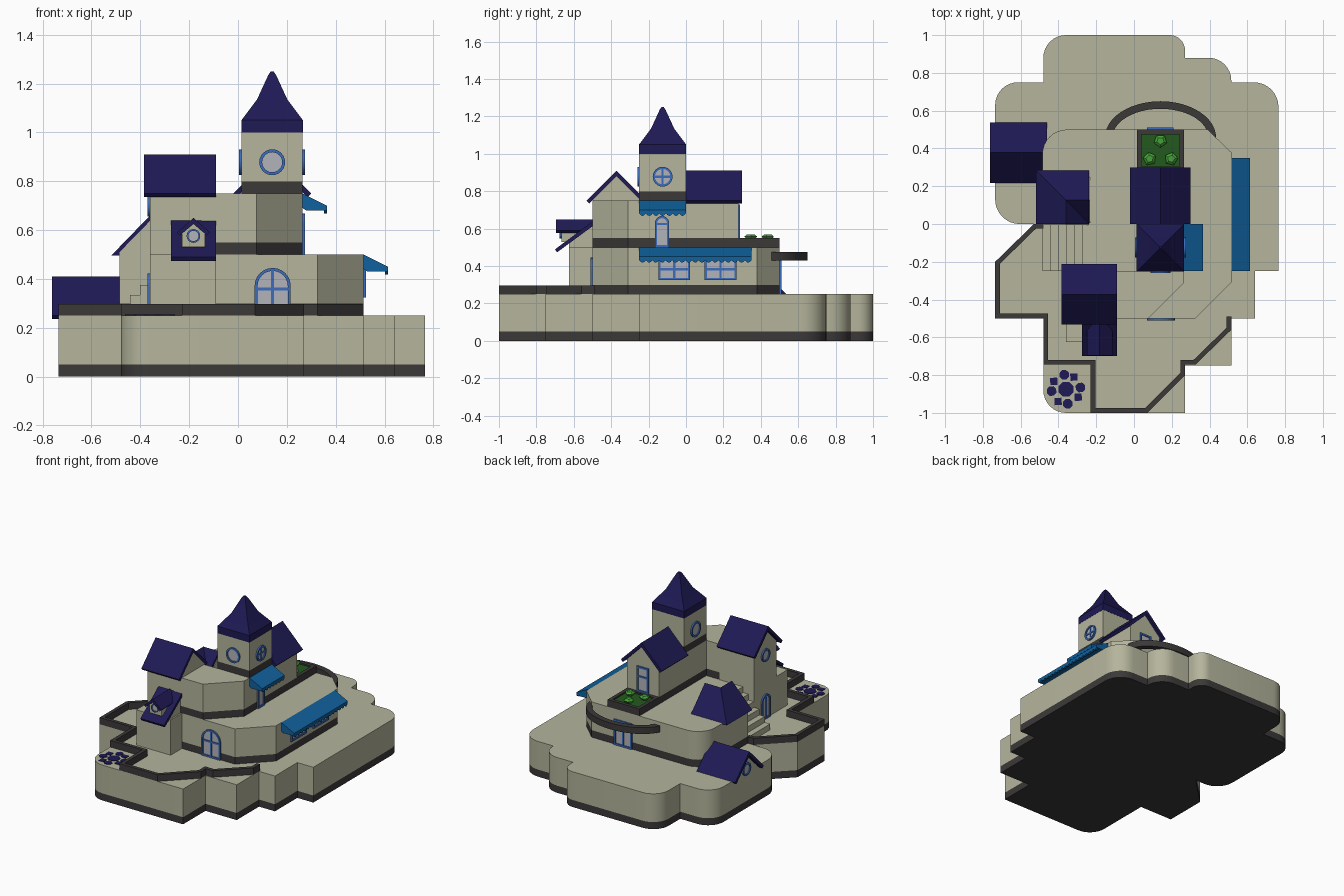
import bpy, bmesh
from math import sin, cos, pi, radians, sqrt
from mathutils import Vector

if "Cube" in bpy.data.objects:
    bpy.data.objects.remove(bpy.data.objects["Cube"])


def mat(name, r, g, b):
    m = bpy.data.materials.new(name)
    m.diffuse_color = (r, g, b, 1)
    m.use_nodes = True
    m.node_tree.nodes["Principled BSDF"].inputs["Base Color"].default_value = m.diffuse_color
    return m


WALL = mat("stone", .46, .46, .335)
DARK = mat("dark_trim", .045, .04, .04)
ROOF = mat("roof_tile", .013, .010, .09)
BLUE = mat("awning_blue", .005, .12, .34)
FRAME = mat("frame_blue", .045, .15, .50)
GLASS = mat("glass", .45, .45, .50)
SOIL = mat("hedge", .017, .10, .013)
LEAF = mat("leaf", .06, .36, .04)


def finish(name, bm, m):
    bmesh.ops.recalc_face_normals(bm, faces=bm.faces)
    me = bpy.data.meshes.new(name)
    bm.to_mesh(me)
    bm.free()
    me.materials.append(m)
    ob = bpy.data.objects.new(name, me)
    bpy.context.collection.objects.link(ob)
    return ob


AX = {'x': lambda u, v, w: (w, u, v), 'y': lambda u, v, w: (u, w, v), 'z': lambda u, v, w: (u, v, w)}


def add_prism(bm, pts, a, b, f):
    lo = [bm.verts.new(f(u, v, a)) for u, v in pts]
    hi = [bm.verts.new(f(u, v, b)) for u, v in pts]
    bm.faces.new(lo)
    bm.faces.new(hi)
    for i in range(len(pts)):
        j = (i + 1) % len(pts)
        bm.faces.new((lo[i], lo[j], hi[j], hi[i]))


def prism(name, pts, a, b, m, axis='z'):
    bm = bmesh.new()
    add_prism(bm, pts, a, b, AX[axis])
    return finish(name, bm, m)


def rect(x0, x1, y0, y1):
    return [(x0, y0), (x1, y0), (x1, y1), (x0, y1)]


def rounded(pts, n=8):
    """Outline whose points may carry a corner radius."""
    out = []
    for i, p in enumerate(pts):
        c = Vector(p[:2])
        if len(p) == 2:
            out.append(tuple(c))
            continue
        a = (Vector(pts[i - 1][:2]) - c).normalized()
        b = (Vector(pts[(i + 1) % len(pts)][:2]) - c).normalized()
        o = c + (a + b) * p[2]
        for k in range(n + 1):
            t = pi / 2 * k / n
            out.append(tuple(o - (b * cos(t) + a * sin(t)) * p[2]))
    return out


def loft(name, rings, cx, cy, n, m, rot=0.0):
    bm = bmesh.new()
    rs = [[bm.verts.new((cx + r * cos(rot + 2 * pi * k / n), cy + r * sin(rot + 2 * pi * k / n), z))
           for k in range(n)] for r, z in rings]
    bm.faces.new(rs[0])
    bm.faces.new(rs[-1])
    for p, q in zip(rs, rs[1:]):
        for k in range(n):
            bm.faces.new((p[k], p[(k + 1) % n], q[(k + 1) % n], q[k]))
    return finish(name, bm, m)


def banded(name, pts, z0, z1):
    prism(name + "_band", pts, z0, z0 + .05, DARK)
    prism(name + "_wall", pts, z0 + .05, z1, WALL)


def gable(name, c, zr, axis, roof, walls, z0):
    """Gabled block: 45 degree chevron roof over a pentagon wall block."""
    h, e, hw = .16, .145, .125
    prism(name + "_roof", [(c - h, zr - h), (c, zr), (c + h, zr - h), (c + e, zr - e - .03),
                           (c, zr - .03), (c - e, zr - e - .03)], *roof, ROOF, axis)
    prism(name + "_walls", [(c - hw, z0), (c + hw, z0), (c + hw, zr - .03 - hw), (c, zr - .03),
                            (c - hw, zr - .03 - hw)], *walls, WALL, axis)


def window(name, pos, side, kind, w, h, bars=(), t=.012):
    """Framed opening; pos is bottom centre, bars are ('v'|'h', fraction)."""
    px, py, pz = pos
    f = {'-y': lambda u, v, d: (px + u, py - d, pz + v), '+y': lambda u, v, d: (px - u, py + d, pz + v),
         '+x': lambda u, v, d: (px + d, py + u, pz + v), '-x': lambda u, v, d: (px - d, py - u, pz + v)}[side]

    def outline(o):
        r = w / 2 - o
        if kind == 'round':
            return [(r * cos(2 * pi * k / 24), h / 2 + r * sin(2 * pi * k / 24)) for k in range(24)]
        if kind == 'arch':
            return [(-r, o), (r, o)] + [(r * cos(pi * k / 12), h - w / 2 + r * sin(pi * k / 12)) for k in range(13)]
        return rect(-r, r, o, h - o)

    bm = bmesh.new()
    O, I = outline(0), outline(t)
    for i in range(len(O)):
        j = (i + 1) % len(O)
        add_prism(bm, [O[i], O[j], I[j], I[i]], -.005, .01, f)
    for d, s in bars:
        if d == 'v':
            add_prism(bm, rect(w * (s - .5) - t / 2, w * (s - .5) + t / 2, t / 2, h - t / 2), -.005, .008, f)
        else:
            add_prism(bm, rect(-w / 2 + t / 2, w / 2 - t / 2, h * s - t / 2, h * s + t / 2), -.005, .008, f)
    finish(name + "_frame", bm, FRAME)
    bm = bmesh.new()
    add_prism(bm, outline(t / 2), -.005, .003, f)
    finish(name + "_glass", bm, GLASS)


def awning(name, x, z, y0, y1):
    prism(name, [(x, z), (x + .1, z - .05), (x + .1, z - .07), (x + .015, z - .07), (x, z - .06)], y0, y1, BLUE, 'y')
    n = round((y1 - y0) / .035)
    s = (y1 - y0) / n
    low = [(y0 + s * k / 4, z - .068 - .014 * abs(sin(pi * k / 4))) for k in range(4 * n + 1)]
    prism(name + "_scallops", low + [(y1, z - .055), (y0, z - .055)], x + .088, x + .1, BLUE, 'x')


# Ground plinth
base = rounded([(-.48, -1, .12), (.27, -1), (.27, -.75), (.515, -.75), (.515, -.5), (.64, -.5), (.64, -.25),
                (.765, -.25), (.765, .75, .13), (.515, .75), (.515, .88, .12), (.27, .88), (.27, 1, .08),
                (-.48, 1, .12), (-.48, .75), (-.735, .75, .12), (-.735, 0, .13), (-.53, 0), (-.735, -.2),
                (-.735, -.5), (-.48, -.5)])
banded("plinth", base, 0, .25)

# Parapet around the front terrace
P = [Vector(p) for p in [(-.48, 0), (-.53, 0), (-.735, -.2), (-.735, -.5), (-.48, -.5), (-.48, -.745), (-.23, -.745),
                         (-.23, -1), (.07, -1), (.27, -.8), (.27, -.745), (.325, -.745), (.515, -.56), (.515, -.49)]]
N = [Vector((a.y - b.y, b.x - a.x)).normalized() for a, b in zip(P, P[1:])]
inner = []
for i, p in enumerate(P):
    n1, n2 = N[max(i - 1, 0)], N[min(i, len(N) - 1)]
    inner.append(p + (n1 + n2) * .025 / (1 + n1.dot(n2)))
prism("parapet", [tuple(p) for p in P + inner[::-1]], .25, .297, DARK)

# Middle storey with the stair notch, and the stairs
banded("middle_storey", rounded([(-.2, -.5), (.325, -.5), (.515, -.31), (.515, .38), (.39, .5), (-.485, .5, .13),
                                 (-.485, 0), (-.24, 0), (-.24, -.25), (-.2, -.25)]), .25, .5)
steps = [(-.235, .25), (-.485, .25)]
for k in range(6):
    steps += [(-.485 + .042 * k, .25 + .0417 * k), (-.485 + .042 * k, .25 + .0417 * (k + 1))]
prism("stairs", steps[:1] + steps[2:] + [(-.235, .5)], -.25, 0, WALL, 'y')

# Upper storey, tower and rear gable house
banded("upper_storey", [(-.15, -.5), (.075, -.5), (.265, -.31), (.265, -.25), (-.15, -.25)], .5, .75)
tower = rect(.015, .265, -.25, 0)
banded("tower_foot", tower, .5, .75)
banded("tower", tower, .75, 1)
q = sqrt(2)
loft("tower_roof", [(.126 * q, 1), (.126 * q, 1.05), (.062 * q, 1.135), (.016 * q, 1.235), (.006 * q, 1.25)],
     .14, -.125, 4, ROOF, pi / 4)
gable("rear_house", .14, .91, 'y', (0, .3), (-.01, .28), .55)
prism("rear_house_band", rect(.015, .265, 0, .28), .5, .55, DARK)

# Front house with lower bay, lean-to roof and dormer
gable("front_house", -.372, .91, 'x', (-.385, -.09), (-.36, -.09), .25)
prism("front_bay", rect(-.36, -.09, -.625, -.45), .25, .5, WALL)
prism("lean_to_wall", [(-.625, .5), (-.49, .5), (-.49, .625), (-.625, .53)], -.262, -.1, WALL, 'x')
prism("lean_to_roof", [(-.7, .49), (-.497, .64), (-.497, .615), (-.69, .473)], -.275, -.09, ROOF, 'x')
prism("dormer_wall", [(-.23, .53), (-.135, .53), (-.135, .59), (-.1825, .628), (-.23, .59)], -.665, -.5, WALL, 'y')
prism("dormer_roof", [(-.25, .59), (-.1825, .65), (-.115, .59), (-.127, .578), (-.1825, .625), (-.238, .578)],
      -.695, -.5, ROOF, 'y')

# Side annex
gable("annex", .378, .41, 'x', (-.762, -.46), (-.735, -.47), .2)

# L-shaped corner roof over the stair head, with beige gable ends
bm = bmesh.new()
A, B, C, D, E, F, G, H = [bm.verts.new(v) for v in [
    (-.52, .287, .495), (-.237, .287, .495), (-.237, .127, .66), (-.36, .127, .66),
    (-.36, 0, .66), (-.52, 0, .495), (-.237, 0, .54), (-.237, 0, .495)]]
for face in [(A, D, E, F), (A, B, C, D), (D, C, G), (D, G, E), (F, E, G, H), (H, G, C, B), (A, F, H, B)]:
    bm.faces.new(face)
finish("corner_roof", bm, ROOF)
prism("corner_gable_front", [(-.485, .49), (-.485, .51), (-.36, .638), (-.24, .52), (-.24, .49)], -.004, .01, WALL, 'y')
prism("corner_gable_side", [(.005, .49), (.005, .52), (.127, .638), (.25, .51), (.25, .49)], -.25, -.233, WALL, 'x')

# Awnings and the curved canopy beam at the back
awning("lower_awning", .515, .5, -.25, .35)
awning("upper_awning", .265, .75, -.25, 0)
arc = [(pi * k / 24) for k in range(25)]
prism("curved_canopy", [(.14 + .295 * cos(a), .455 + .195 * sin(a)) for a in arc] +
      [(.14 + .255 * cos(a), .455 + .155 * sin(a)) for a in arc[::-1]], .43, .475, DARK)

# Planter
for i, r in enumerate([(.015, .265, .475, .5), (.015, .265, .28, .305), (.015, .04, .305, .475), (.24, .265, .305, .475)]):
    prism("planter_rim_%d" % i, rect(*r), .5, .55, DARK)
prism("planter_hedge", rect(.04, .24, .305, .475), .5, .54, SOIL)
for i, (x, y, a) in enumerate([(.083, .345, .5), (.197, .345, 2.6), (.14, .44, 4.7)]):
    loft("plant_%d" % i, [(.018, .538), (.036, .558), (.02, .57)], x, y, 5, LEAF, a)

# Flower-shaped paving
loft("paving_centre", [(.042, .245), (.042, .254)], -.36, -.875, 8, ROOF, pi / 8)
for k in range(4):
    for n, r, a0 in [(8, .027, 97), (4, .027, 57)]:
        a = radians(a0 + 90 * k)
        loft("paving_%d_%d" % (n, k), [(r, .245), (r, .254)], -.36 + .077 * cos(a), -.875 + .077 * sin(a), n, ROOF,
             pi / n + .05)

# Windows and doors
cross = [('v', .5), ('h', .5)]
window("front_door", (.142, -.5, .25), '-y', 'arch', .148, .195, [('v', .5), ('h', .56)])
window("tower_front_window", (.14, -.25, .825), '-y', 'round', .106, .106)
window("tower_right_window", (.265, -.125, .825), '+x', 'round', .106, .106, cross)
window("tower_left_window", (.015, -.125, .825), '-x', 'round', .106, .106)
window("dormer_window", (-.1825, -.665, .548), '-y', 'round', .056, .056, t=.007)
window("balcony_door", (.265, -.128, .5), '+x', 'arch', .076, .168, [('h', .74)])
for i, y in enumerate((-.063, .185)):
    window("shop_window_%d" % i, (.515, y, .325), '+x', 'rect', .17, .13, [('v', .5), ('h', .45)])
window("house_door", (-.36, -.375, .25), '-x', 'arch', .1, .172, [('v', .5)])
window("house_gable_window", (-.36, -.372, .655), '-x', 'round', .09, .09)
window("annex_window", (-.735, .378, .235), '-x', 'round', .09, .09)
window("rear_house_door", (.14, .28, .55), '+y', 'rect', .09, .18, [('h', .6)])
window("back_door", (.14, .5, .25), '+y', 'rect', .14, .18, [('v', .5)])

# Smooth only the gently curved sides
for ob in bpy.context.collection.objects:
    ob.select_set(True)
bpy.context.view_layer.objects.active = bpy.context.collection.objects[0]
bpy.ops.object.shade_smooth_by_angle(angle=radians(20))
